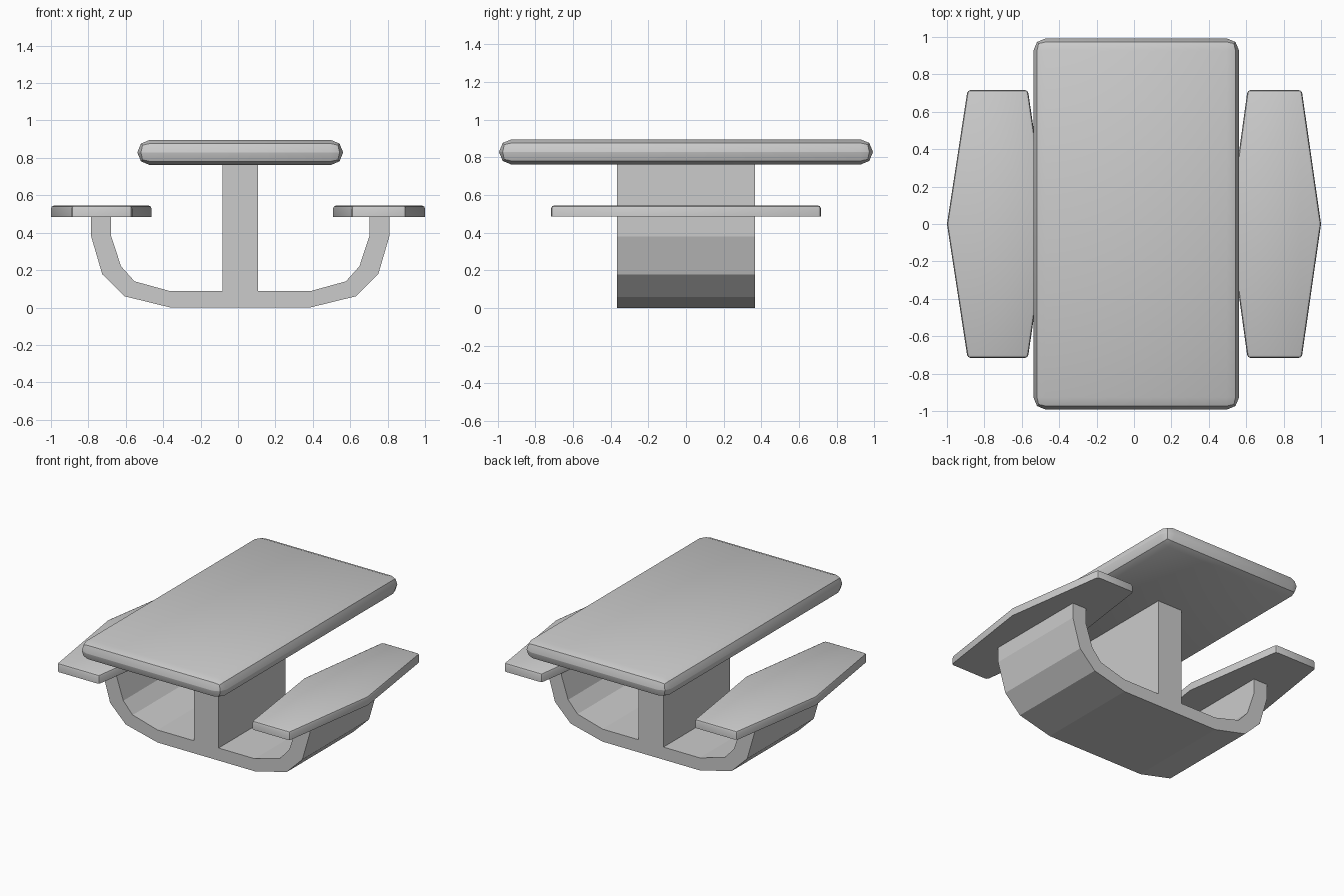
import bpy, bmesh

if "Cube" in bpy.data.objects:
    bpy.data.objects.remove(bpy.data.objects["Cube"])

CX = 0.012  # the frame and top sit slightly off centre


def add_object(name, bm):
    bmesh.ops.recalc_face_normals(bm, faces=bm.faces)
    mesh = bpy.data.meshes.new(name)
    bm.to_mesh(mesh)
    bm.free()
    obj = bpy.data.objects.new(name, mesh)
    bpy.context.collection.objects.link(obj)
    return obj


def smooth(obj):
    bpy.ops.object.select_all(action='DESELECT')
    obj.select_set(True)
    bpy.context.view_layer.objects.active = obj
    bpy.ops.object.shade_smooth_by_angle(angle=0.52)


def prism(points, offset):
    bm = bmesh.new()
    face = bm.faces.new([bm.verts.new(p) for p in points])
    ext = bmesh.ops.extrude_face_region(bm, geom=[face])
    verts = [g for g in ext["geom"] if isinstance(g, bmesh.types.BMVert)]
    bmesh.ops.translate(bm, verts=verts, vec=offset)
    return bm


# Table top: slab with fully rounded edges
bm = bmesh.new()
bmesh.ops.create_cube(bm, size=1)
bmesh.ops.scale(bm, vec=(1.10, 1.985, 0.134), verts=bm.verts)
bmesh.ops.translate(bm, vec=(CX, 0, 0.829), verts=bm.verts)
bmesh.ops.bevel(bm, geom=bm.edges[:], offset=0.066, segments=2,
                profile=0.5, affect='EDGES')
smooth(add_object("table_top", bm))


# Seats: six-sided planks, softened along the top and end corners
def seat(name, outer, outer_end, inner_end, inner):
    e = 0.716
    pts = [(outer, 0), (outer_end, e), (inner_end, e),
           (inner, 0), (inner_end, -e), (outer_end, -e)]
    bm = prism([(x, y, 0.485) for x, y in pts], (0, 0, 0.06))
    edges = []
    for edge in bm.edges:
        a, b = (v.co for v in edge.verts)
        on_top = min(a.z, b.z) > 0.54
        end_corner = abs(a.z - b.z) > 0.01 and abs(a.y) > 0.1
        if on_top or end_corner:
            edges.append(edge)
    bmesh.ops.bevel(bm, geom=edges, offset=0.016, segments=2,
                    profile=0.5, affect='EDGES')
    smooth(add_object(name, bm))


seat("left_seat", -1.0, -0.89, -0.567, -0.462)
seat("right_seat", 1.0, 0.897, 0.607, 0.508)

# Frame: central post and curved seat arms as one extruded profile
half = [(0.373, 0), (0.618, 0.06), (0.738, 0.178), (0.797, 0.38),
        (0.797, 0.486), (0.69, 0.486), (0.69, 0.38), (0.637, 0.22),
        (0.565, 0.14), (0.373, 0.087), (0.095, 0.087), (0.095, 0.767)]
profile = half + [(-x, z) for x, z in reversed(half)]
bm = prism([(x + CX, -0.366, z) for x, z in profile], (0, 0.732, 0))
add_object("frame", bm)
